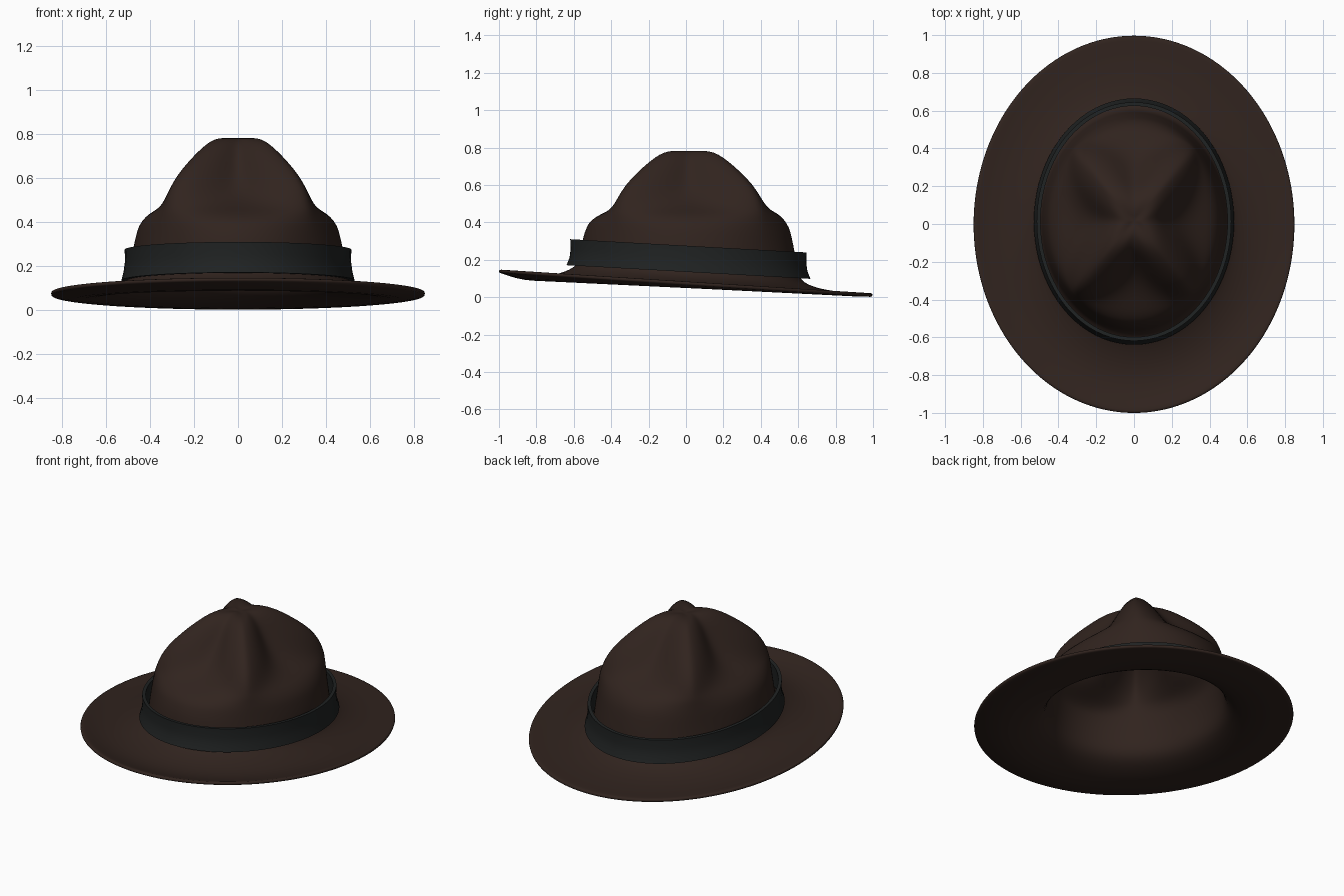
import bpy
import math

cube = bpy.data.objects.get("Cube")
if cube:
    bpy.data.objects.remove(cube, do_unlink=True)

SEGMENTS = 80


def material(name, colour):
    mat = bpy.data.materials.new(name)
    mat.use_nodes = True
    mat.diffuse_color = colour
    shader = mat.node_tree.nodes["Principled BSDF"]
    shader.inputs["Base Color"].default_value = colour
    shader.inputs["Roughness"].default_value = 0.85
    return mat


def loft(name, rings, mat, cap=False, closed=False):
    """Skin a list of point rings, ordered so that faces look outward."""
    verts = [p for ring in rings for p in ring]
    faces = []
    count = len(rings)
    for r in range(count if closed else count - 1):
        a, b = r * SEGMENTS, ((r + 1) % count) * SEGMENTS
        for i in range(SEGMENTS):
            j = (i + 1) % SEGMENTS
            faces.append((a + i, a + j, b + j, b + i))
    if cap:
        start = (count - 1) * SEGMENTS
        verts.append((0, 0.015, 0.772))
        faces += [(start + i, start + (i + 1) % SEGMENTS, len(verts) - 1)
                  for i in range(SEGMENTS)]
    mesh = bpy.data.meshes.new(name)
    mesh.from_pydata(verts, [], faces)
    mesh.materials.append(mat)
    obj = bpy.data.objects.new(name, mesh)
    bpy.context.collection.objects.link(obj)
    return obj


def smooth(obj, degrees):
    bpy.ops.object.select_all(action="DESELECT")
    obj.select_set(True)
    bpy.context.view_layer.objects.active = obj
    bpy.ops.object.shade_smooth_by_angle(angle=math.radians(degrees))


ANGLES = [2 * math.pi * i / SEGMENTS for i in range(SEGMENTS)]


def ellipse(rx, ry, z, centre=0.0, slope=0.0, dip=0.0):
    ring = []
    for t in ANGLES:
        y = centre + ry * math.sin(t)
        ring.append((rx * math.cos(t), y, z - slope * y - dip * (1 - 0.8 * y)))
    return ring


def crown_ring(z, ridge, dent):
    """Four pinches at front, back and sides leave diagonal ridges."""
    ring = []
    fade = max(0.0, min(1.0, (0.44 - z) / 0.15))
    for t in ANGLES:
        weight = abs(math.cos(2 * t)) ** 1.3
        if math.sin(t) > 0.71:
            weight *= 0.85
        s = ridge + (dent - ridge) * weight
        y = 0.015 + 0.57 * s * math.sin(t)
        ring.append((0.48 * s * math.cos(t), y, z - 0.065 * fade * y))
    return ring


felt = material("brown_felt", (0.03, 0.017, 0.013, 1))
ribbon = material("dark_ribbon", (0.014, 0.016, 0.016, 1))

# Brim, from the edge to the foot of the crown
BRIM = [(0.85, 1.0, 0.085, 0), (0.835, 0.98, 0.087, 0.003),
        (0.78, 0.91, 0.086, 0.015), (0.70, 0.82, 0.09, 0.024),
        (0.62, 0.73, 0.095, 0.018), (0.55, 0.66, 0.106, 0.008),
        (0.51, 0.61, 0.122, 0)]
rings = [ellipse(rx, ry, z, 0.015 * k / 6, 0.065, dip)
         for k, (rx, ry, z, dip) in enumerate(BRIM)]

# Crown: height, reach of the ridges, reach of the dents
CROWN = [(0.16, 1.02, 1.02), (0.22, 1.01, 1.01), (0.29, 0.99, 0.99),
         (0.34, 0.98, 0.965), (0.385, 0.97, 0.94), (0.425, 0.96, 0.875),
         (0.45, 0.955, 0.80), (0.48, 0.94, 0.68), (0.53, 0.91, 0.54),
         (0.60, 0.82, 0.43), (0.67, 0.66, 0.34), (0.73, 0.49, 0.27),
         (0.765, 0.37, 0.20), (0.782, 0.26, 0.13), (0.782, 0.13, 0.07)]
rings += [crown_ring(*row) for row in CROWN]

hat = loft("hat_body", rings, felt, cap=True)
thick = hat.modifiers.new("felt_thickness", "SOLIDIFY")
thick.thickness = 0.02
thick.offset = -1
sub = hat.modifiers.new("soft_felt", "SUBSURF")
sub.levels = sub.render_levels = 1
smooth(hat, 60)

# Ribbon band, standing slightly clear of the crown
BAND = [(0.53, 0.652, 0.135), (0.52, 0.636, 0.175), (0.514, 0.63, 0.22),
        (0.515, 0.632, 0.275), (0.495, 0.612, 0.275), (0.505, 0.62, 0.135)]
band = loft("hat_band", [ellipse(rx, ry, z, 0.013, 0.056)
                         for rx, ry, z in BAND], ribbon, closed=True)
smooth(band, 40)
